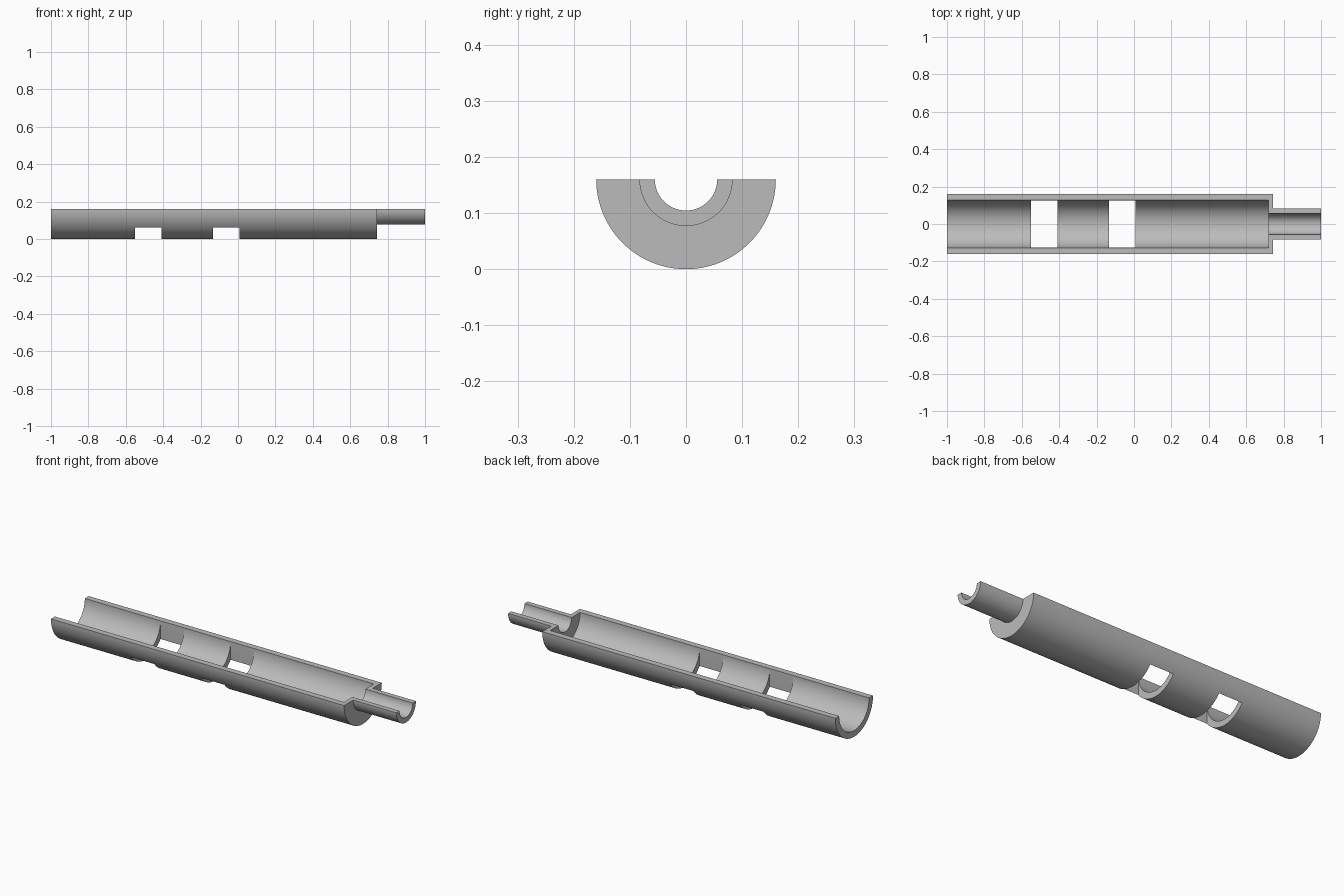
import bpy, bmesh, math
from mathutils import Matrix, Vector

cube = bpy.data.objects.get("Cube")
if cube:
    bpy.data.objects.remove(cube, do_unlink=True)

R_BODY, R_BORE = 0.16, 0.127        # body outer and inner radius
R_NOZZLE, R_HOLE = 0.083, 0.0555    # nozzle outer and inner radius
AXIS_Z = R_BODY
SEGMENTS = 64

grey = bpy.data.materials.new("plain grey")
grey.use_nodes = True
GREY = (0.5, 0.5, 0.5, 1)
grey.diffuse_color = GREY
grey.node_tree.nodes["Principled BSDF"].inputs["Base Color"].default_value = GREY


def add_object(name, bm):
    bmesh.ops.recalc_face_normals(bm, faces=bm.faces)
    mesh = bpy.data.meshes.new(name)
    bm.to_mesh(mesh)
    bm.free()
    mesh.materials.append(grey)
    obj = bpy.data.objects.new(name, mesh)
    bpy.context.collection.objects.link(obj)
    return obj


def half_lathe(name, profile):
    """Sweep an (x, radius) wall section half a turn below the x axis."""
    bm = bmesh.new()
    start = bm.faces.new([bm.verts.new((x, r, AXIS_Z)) for x, r in profile])
    end = bmesh.ops.duplicate(bm, geom=[start, *start.edges, *start.verts])["geom"]
    bmesh.ops.spin(bm, geom=end, cent=(0, 0, AXIS_Z), axis=(1, 0, 0),
                   angle=-math.pi, steps=SEGMENTS, use_duplicate=False)
    bmesh.ops.remove_doubles(bm, verts=bm.verts, dist=1e-5)
    # Close both flat rims with exactly one face each
    rim = [f for f in bm.faces if all(abs(v.co.z - AXIS_Z) < 1e-4 for v in f.verts)]
    bmesh.ops.delete(bm, geom=rim, context="FACES_ONLY")
    bmesh.ops.holes_fill(bm, edges=[e for e in bm.edges if e.is_boundary])
    return add_object(name, bm)


# Half shell: open body, end wall and narrow nozzle in one section
shell = half_lathe("half_tube_shell", [
    (-1, R_BODY), (0.743, R_BODY), (0.743, R_NOZZLE), (1, R_NOZZLE),
    (1, R_HOLE), (0.719, R_HOLE), (0.719, R_BORE), (-1, R_BORE)])

# Two windows, cut straight down at the full width of the bore
for i, (x0, x1) in enumerate([(-0.55, -0.409), (-0.133, 0.008)]):
    bm = bmesh.new()
    place = Matrix.Translation(Vector(((x0 + x1) / 2, 0, 0.05)))
    size = Matrix.Diagonal((x1 - x0, 2 * R_BORE - 0.0004, 0.3, 1))
    bmesh.ops.create_cube(bm, size=1, matrix=place @ size)
    cutter = add_object(f"window_cutter_{i + 1}", bm)
    cut = shell.modifiers.new("window", "BOOLEAN")
    cut.operation, cut.solver, cut.object = "DIFFERENCE", "EXACT", cutter
    bpy.context.view_layer.objects.active = shell
    bpy.ops.object.modifier_apply(modifier=cut.name)
    bpy.data.objects.remove(cutter, do_unlink=True)

# Smooth curved walls, crisp rims
bpy.ops.object.select_all(action="DESELECT")
shell.select_set(True)
bpy.context.view_layer.objects.active = shell
bpy.ops.object.shade_smooth_by_angle(angle=math.radians(30))
